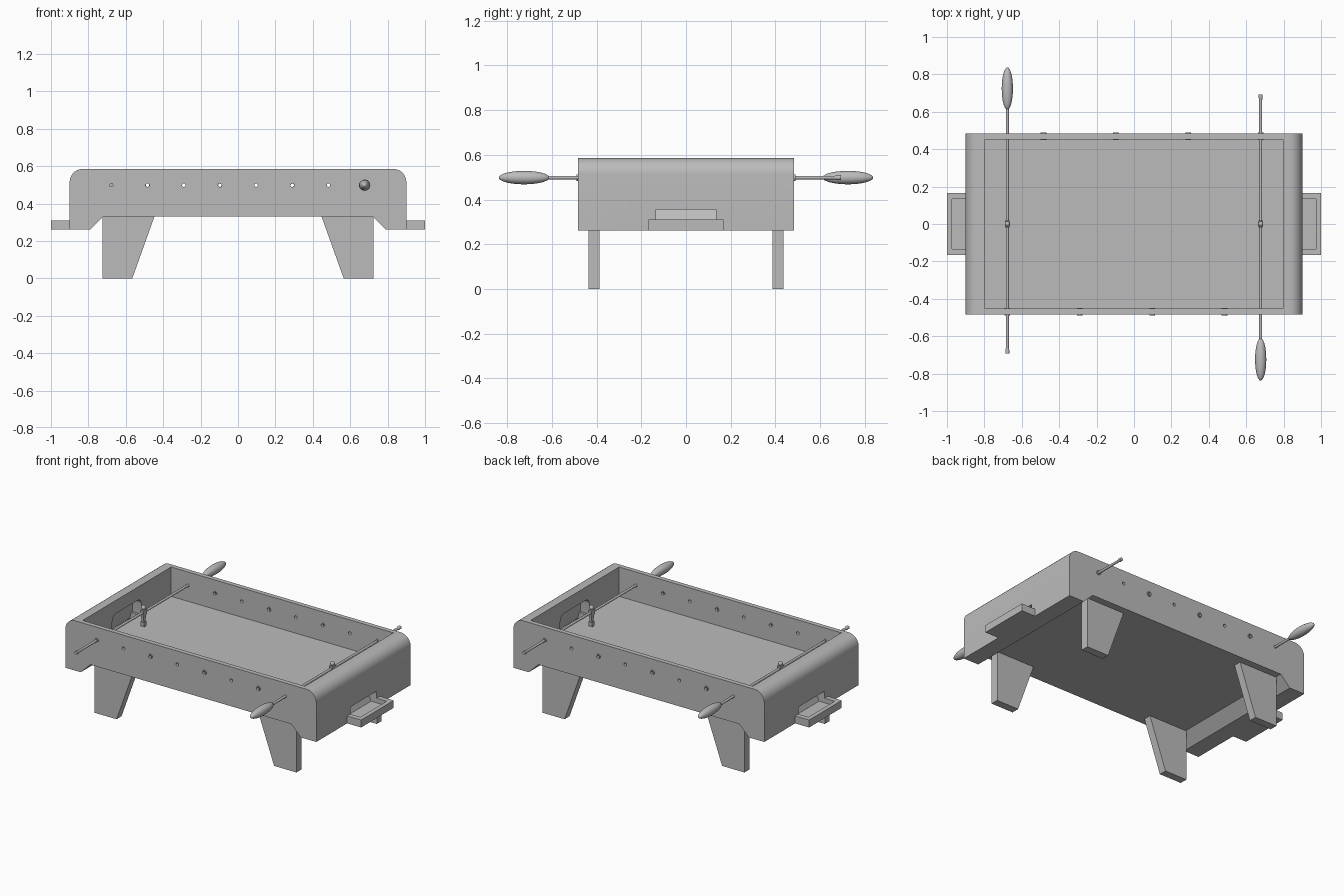
import bpy, bmesh, math
from mathutils import Matrix, Vector

cube = bpy.data.objects.get("Cube")
if cube:
    bpy.data.objects.remove(cube, do_unlink=True)

GREY = (0.5, 0.5, 0.5, 1)
grey = bpy.data.materials.new("plain grey")
grey.use_nodes = True
grey.diffuse_color = GREY
grey.node_tree.nodes["Principled BSDF"].inputs["Base Color"].default_value = GREY

ROD_Z = 0.498
PITCH = 0.1935
HALF_Y = 0.483
FLOOR = 0.395


def finish(name, bm):
    bmesh.ops.recalc_face_normals(bm, faces=bm.faces)
    mesh = bpy.data.meshes.new(name)
    bm.to_mesh(mesh)
    bm.free()
    obj = bpy.data.objects.new(name, mesh)
    bpy.context.collection.objects.link(obj)
    mesh.materials.append(grey)
    return obj


def prism(name, profile, a, b, axis="Y"):
    """Extrude a profile (x,z along Y, or y,z along X) from a to b."""
    bm = bmesh.new()
    place = (lambda p: (p[0], a, p[1])) if axis == "Y" else (lambda p: (a, p[0], p[1]))
    face = bm.faces.new([bm.verts.new(place(p)) for p in profile])
    new = bmesh.ops.extrude_face_region(bm, geom=[face])["geom"]
    step = Vector((0, b - a, 0)) if axis == "Y" else Vector((b - a, 0, 0))
    bmesh.ops.translate(bm, vec=step, verts=[v for v in new if isinstance(v, bmesh.types.BMVert)])
    return finish(name, bm)


def box(name, x0, x1, y0, y1, z0, z1):
    return prism(name, [(x0, z0), (x1, z0), (x1, z1), (x0, z1)], y0, y1)


def lathe(name, profile, x, z, side=1, steps=20):
    """Spin (radius, y) points round the y axis; side mirrors y."""
    bm = bmesh.new()
    verts = [bm.verts.new((x + r, y * side, z)) for r, y in profile]
    edges = [bm.edges.new(pair) for pair in zip(verts, verts[1:])]
    bmesh.ops.spin(bm, geom=verts + edges, cent=(x, 0, z), axis=(0, 1, 0),
                   angle=math.tau, steps=steps, use_duplicate=False)
    bmesh.ops.remove_doubles(bm, verts=bm.verts, dist=0.0002)
    return smooth(finish(name, bm))


def smooth(obj):
    bpy.ops.object.select_all(action="DESELECT")
    obj.select_set(True)
    bpy.context.view_layer.objects.active = obj
    bpy.ops.object.shade_smooth_by_angle(angle=math.radians(35))
    return obj


def cut(obj, cutter):
    cutter.hide_render = True
    mod = obj.modifiers.new("cut", "BOOLEAN")
    mod.operation = "DIFFERENCE"
    mod.solver = "EXACT"
    mod.object = cutter
    bpy.context.view_layer.objects.active = obj
    bpy.ops.object.modifier_apply(modifier=mod.name)
    bpy.data.objects.remove(cutter, do_unlink=True)


def arc(cx, cz, r, start, end, n=8):
    return [(cx + r * math.cos(t), cz + r * math.sin(t))
            for t in (math.radians(start + (end - start) * i / n) for i in range(n + 1))]


def flip(points, side):
    return [(side * x, z) for x, z in points]


# Table body with rounded top ends and raised underside
half = [(0.72, 0.33), (0.79, 0.262), (0.9, 0.262)] + arc(0.83, 0.515, 0.07, 0, 90)
body = prism("table_body", half + flip(half, -1)[::-1], -HALF_Y, HALF_Y)
cut(body, box("pitch_cutter", -0.797, 0.797, -0.453, 0.453, FLOOR, 0.7))

# Goals, and ball channels leading to the trays
goal = [(-0.15, FLOOR), (0.15, FLOOR)] + arc(0.11, 0.46, 0.04, 0, 90, 5) + arc(-0.11, 0.46, 0.04, 90, 180, 5)
channel = [(0.805, 0.397), (0.86, 0.28), (0.972, 0.28), (0.972, 0.355), (0.87, 0.355), (0.855, 0.42)]
for side, label in ((1, "left"), (-1, "right")):
    cut(body, prism("goal_cutter", goal, side * 0.78, side * 0.86, "X"))
    cut(body, prism("channel_cutter", flip(channel, side), -0.135, 0.135))
    xs = sorted((side * 0.9, side * 1.0))
    tray = box(label + "_ball_tray", *xs, -0.167, 0.167, 0.262, 0.31)
    cut(tray, prism("channel_cutter", flip(channel, side), -0.135, 0.135))

# Rod holes in both long walls, with a bushing on alternating sides
for i in range(8):
    x = (i - 3.5) * PITCH
    cut(body, lathe("hole_cutter", [(0, -0.6), (0.01, -0.6), (0.01, 0.6), (0, 0.6)], x, ROD_Z))
    ring = [(0.009, 0.45), (0.015, 0.45), (0.015, 0.489), (0.009, 0.489), (0.009, 0.45)]
    lathe(f"bushing_{i + 1}", ring, x, ROD_Z, side=1 if i % 2 else -1)
smooth(body)

# Tapered legs
leg = [(0.725, 0.0), (0.725, 0.335), (0.445, 0.335), (0.565, 0.0)]
for sx, lx in ((1, "left"), (-1, "right")):
    for sy, ly in ((-1, "front"), (1, "back")):
        prism(f"{ly}_{lx}_leg", flip(leg, sx), sy * 0.386, sy * 0.437)

# Rods with end caps, grips and one player each
for x, side, label in ((3.5 * PITCH, -1, "left"), (-3.5 * PITCH, 1, "right")):
    lathe(label + "_rod", [(0, -0.67), (0.008, -0.67), (0.008, 0.63), (0, 0.63)], x, ROD_Z, side)
    lathe(label + "_rod_cap", [(0, -0.693), (0.011, -0.693), (0.011, -0.675), (0.008, -0.665), (0, -0.665)],
          x, ROD_Z, side)
    grip = [(0.03 * math.sin(t), 0.724 - 0.113 * math.cos(t)) for t in (math.pi * k / 20 for k in range(21))]
    lathe(label + "_grip", grip, x, ROD_Z, side, 24)

    # Player: torso, hips, legs, foot block and round head
    box(label + "_player_torso", x - 0.012, x + 0.012, -0.018, 0.018, 0.482, 0.516)
    taper = [(-0.014, 0.482), (0.014, 0.482), (0.008, 0.435), (-0.008, 0.435)]
    prism(label + "_player_legs", taper, x - 0.008, x + 0.008, "X")
    box(label + "_player_foot", x - 0.013, x + 0.013, -0.012, 0.012, 0.41, 0.437)
    bm = bmesh.new()
    bmesh.ops.create_uvsphere(bm, u_segments=16, v_segments=10, radius=0.014,
                              matrix=Matrix.Translation((x, 0, 0.528)))
    smooth(finish(label + "_player_head", bm))
